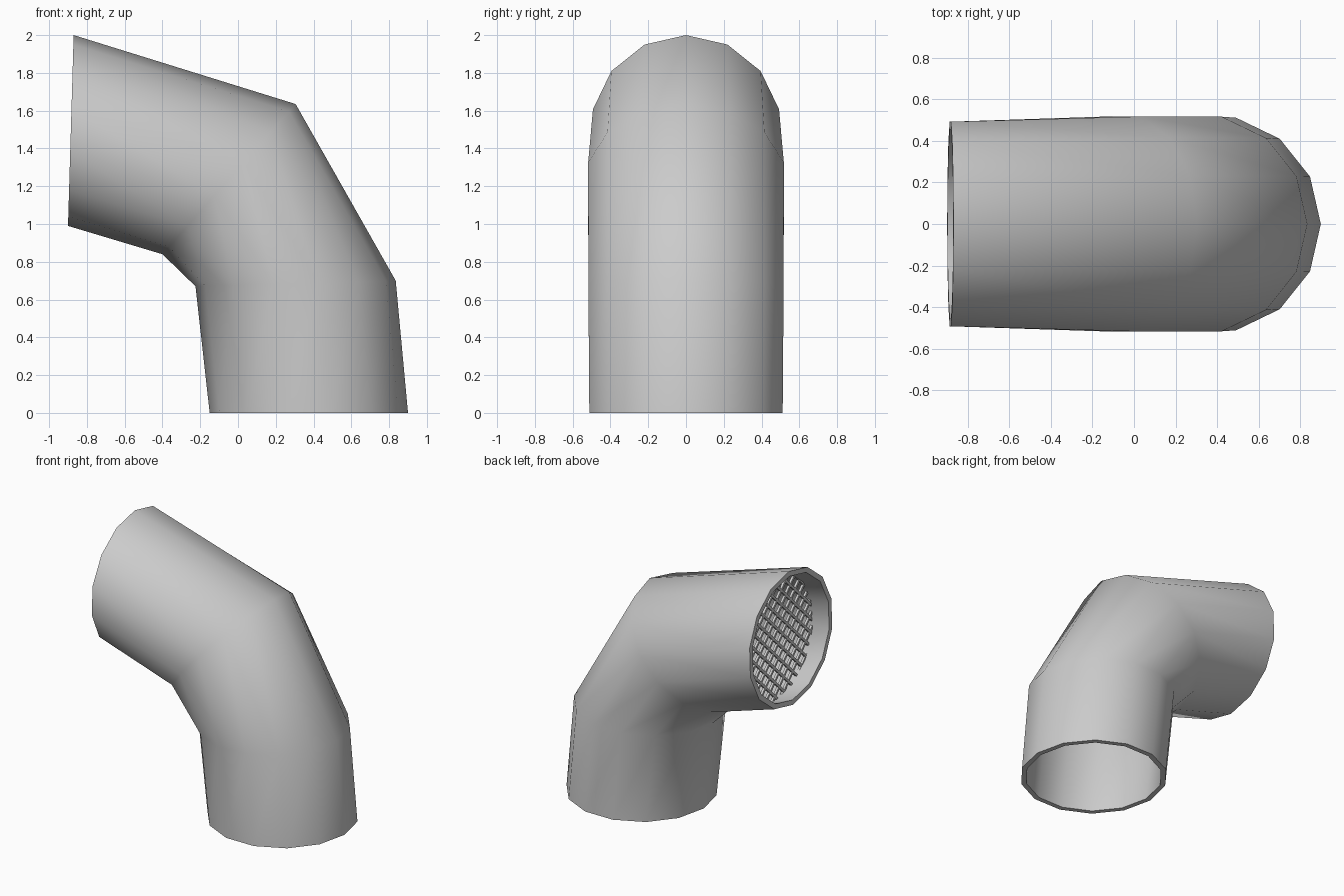
import bpy, bmesh, math
from mathutils import Vector, Matrix

if "Cube" in bpy.data.objects:
    bpy.data.objects.remove(bpy.data.objects["Cube"])

SIDES = 14
WALL = 0.038

# Elbow sections in the y = 0 plane: inside-of-bend point, outside-of-bend point (x, z)
SECTIONS = [
    ((-0.15, 0.00), (0.90, 0.00)),
    ((-0.225, 0.67), (0.835, 0.70)),
    ((-0.40, 0.84), (0.305, 1.635)),
    ((-0.90, 0.99), (-0.87, 2.00)),
]


def section(pair):
    """Centre, in-plane direction and radius of a section."""
    a, b = (Vector((p[0], 0, p[1])) for p in pair)
    return (a + b) / 2, (b - a).normalized(), (b - a).length / 2


def finish(bm, name):
    bmesh.ops.recalc_face_normals(bm, faces=bm.faces)
    mesh = bpy.data.meshes.new(name)
    bm.to_mesh(mesh)
    bm.free()
    ob = bpy.data.objects.new(name, mesh)
    bpy.context.collection.objects.link(ob)
    return ob


def ring(bm, pair, inset):
    c, u, r = section(pair)
    pts = []
    for i in range(SIDES):
        t = 2 * math.pi * i / SIDES
        pts.append(bm.verts.new(c + (r - inset) * (u * math.cos(t) + Vector((0, math.sin(t), 0)))))
    return pts


# Hollow elbow pipe: outer skin up, inner skin back down, closed into rims
bm = bmesh.new()
rings = [ring(bm, s, 0) for s in SECTIONS] + [ring(bm, s, WALL) for s in reversed(SECTIONS)]
for k, lo in enumerate(rings):
    hi = rings[(k + 1) % len(rings)]
    for i in range(SIDES):
        j = (i + 1) % SIDES
        bm.faces.new((lo[i], lo[j], hi[j], hi[i]))
pipe = finish(bm, "elbow_pipe")
bpy.context.view_layer.objects.active = pipe
pipe.select_set(True)
bpy.ops.object.shade_smooth_by_angle(angle=math.radians(60))

# Diagonal wire grate set back inside the mouth
mouth, up, radius = section(SECTIONS[-1])
bend = section(SECTIONS[-2])[0]
centre = mouth + (bend - mouth).normalized() * 0.16
side = Vector((0, 1, 0))
normal = up.cross(side).normalized()
reach, pitch, wire = radius - 0.03, 0.077, 0.018

bm = bmesh.new()
for sign in (1, -1):
    along = (up + sign * side).normalized()
    across = normal.cross(along)
    n = int(reach / pitch)
    for k in range(-n, n + 1):
        d = k * pitch
        length = 2 * math.sqrt(reach ** 2 - d ** 2)
        rot = Matrix((along, across, normal)).transposed().to_4x4()
        place = Matrix.Translation(centre + across * d) @ rot @ Matrix.Diagonal((length, wire, wire, 1))
        bmesh.ops.create_cube(bm, size=1, matrix=place)
finish(bm, "wire_grate")
